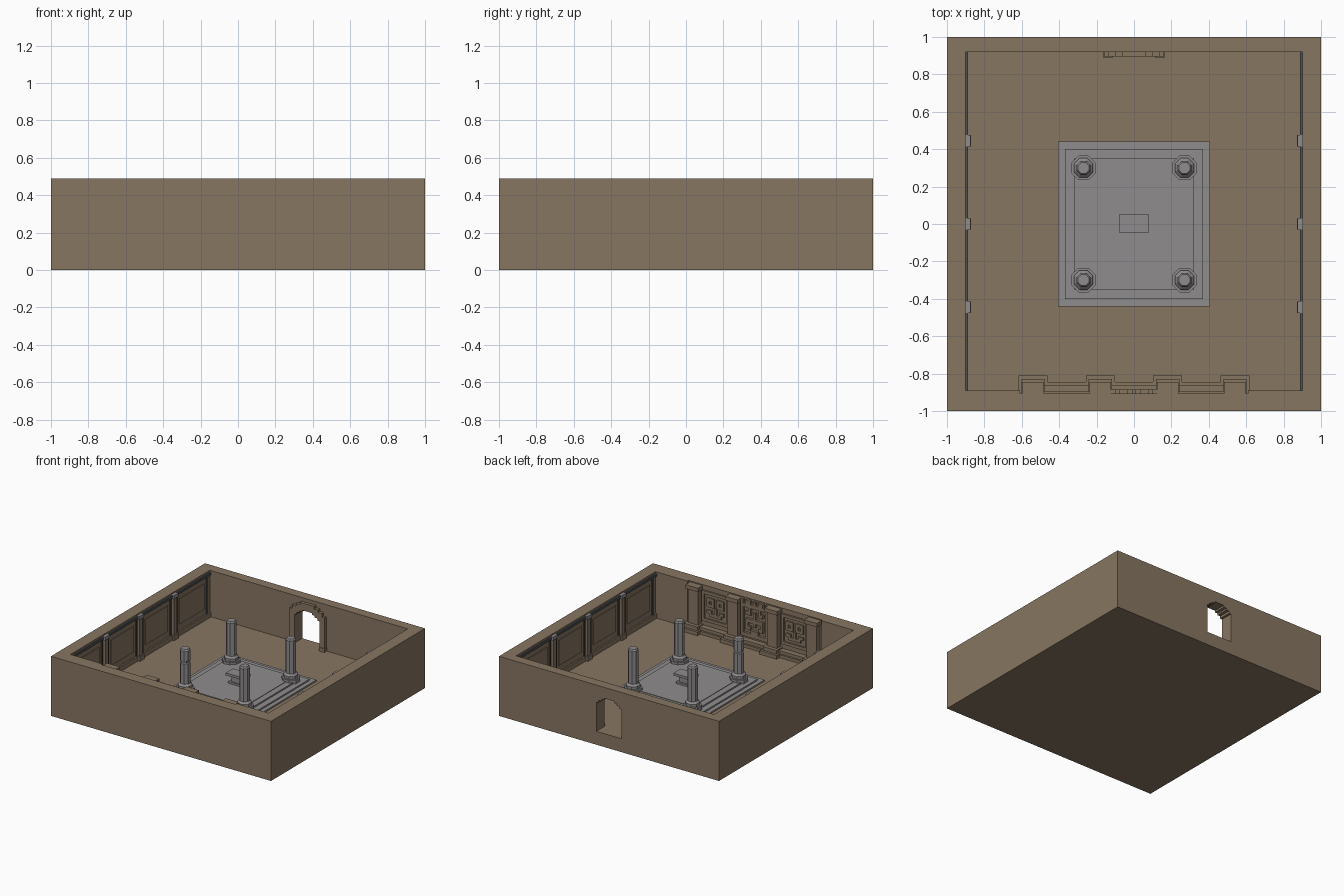
import bpy, bmesh, math
from mathutils import Vector

if "Cube" in bpy.data.objects:
    bpy.data.objects.remove(bpy.data.objects["Cube"])


def material(name, rgb):
    m = bpy.data.materials.new(name)
    m.diffuse_color = (*rgb, 1)
    m.use_nodes = True
    m.node_tree.nodes["Principled BSDF"].inputs["Base Color"].default_value = m.diffuse_color
    return m


BROWN = material("brown_stone", (0.245, 0.182, 0.120))
GREY = material("grey_stone", (0.275, 0.262, 0.268))
SLATE = material("dark_slate", (0.075, 0.080, 0.090))


def finish(name, bm, mat):
    bmesh.ops.recalc_face_normals(bm, faces=bm.faces)
    me = bpy.data.meshes.new(name)
    bm.to_mesh(me)
    bm.free()
    ob = bpy.data.objects.new(name, me)
    bpy.context.collection.objects.link(ob)
    me.materials.append(mat)
    return ob


def boxes(name, spans, mat):
    """One object from boxes given as (x0, x1, y0, y1, z0, z1)."""
    bm = bmesh.new()
    for x0, x1, y0, y1, z0, z1 in spans:
        vs = bmesh.ops.create_cube(bm, size=1)["verts"]
        for v in vs:
            v.co = Vector(((x0 + x1) / 2 + v.co.x * (x1 - x0),
                           (y0 + y1) / 2 + v.co.y * (y1 - y0),
                           (z0 + z1) / 2 + v.co.z * (z1 - z0)))
    return finish(name, bm, mat)


def arch(name, half, y0, y1, mat):
    """Extruded symmetric stepped arch from its right half outline (x, z)."""
    pts = half + [(-x, z) for x, z in reversed(half)]
    bm = bmesh.new()
    f = bm.faces.new([bm.verts.new((x, y0, z)) for x, z in pts])
    r = bmesh.ops.extrude_face_region(bm, geom=[f])
    bmesh.ops.translate(bm, vec=(0, y1 - y0, 0),
                        verts=[g for g in r["geom"] if isinstance(g, bmesh.types.BMVert)])
    return finish(name, bm, mat)


def cut(ob, *cutters):
    for c in cutters:
        m = ob.modifiers.new("cut", "BOOLEAN")
        m.operation = "DIFFERENCE"
        m.solver = "EXACT"
        m.object = c
        bpy.context.view_layer.objects.active = ob
        bpy.ops.object.modifier_apply(modifier=m.name)


FLOOR, TOP = 0.11, 0.49

# room shell with cavity, recessed front bay and doorway
room = boxes("room_walls", [(-1, 1, -1, 1, 0, TOP)], BROWN)
cavity = boxes("cavity_cutter", [(-0.9, 0.9, -0.89, 0.92, FLOOR, 0.6)], BROWN)
bay = boxes("bay_cutter", [(-0.61, 0.61, -0.905, -0.8, FLOOR, 0.6)], BROWN)
door = arch("door_cutter", [(0.115, FLOOR), (0.115, 0.35), (0.095, 0.35), (0.095, 0.37),
                            (0.07, 0.37), (0.07, 0.385), (0.045, 0.385), (0.045, 0.4)],
            0.8, 1.1, BROWN)
cut(room, cavity, bay, door)

# door surround on the inside of the back wall
frame = arch("door_frame", [(0.16, FLOOR - 0.001), (0.16, 0.39), (0.135, 0.39), (0.135, 0.42),
                            (0.1, 0.42), (0.1, 0.44), (0.065, 0.44), (0.065, 0.46)],
             0.895, 0.922, BROWN)
cut(frame, door)
for c in (cavity, bay, door):
    bpy.data.objects.remove(c)
boxes("door_frame_feet", [(s * 0.14 - 0.024, s * 0.14 + 0.024, 0.888, 0.921, FLOOR - .001, 0.14)
                          for s in (-1, 1)], BROWN)

# side walls: slate rails, panel mouldings and pilasters
posts = [-0.445, 0, 0.445]
edges = [-0.885] + posts + [0.915]
for side, s in (("left", -1), ("right", 1)):
    def wall(depth, y0, y1, z0, z1):
        a, b = s * 0.902, s * (0.9 - depth)
        return (min(a, b), max(a, b), y0, y1, z0, z1)
    rails = [wall(0.012, -0.89, 0.92, 0.455, 0.475)]
    mould = [wall(0.012, -0.89, 0.92, FLOOR - .001, 0.15)]
    for y0, y1 in zip(edges, edges[1:]):
        a, b = y0 + 0.035, y1 - 0.035
        rails += [wall(0.008, a, a + 0.012, 0.15, 0.455), wall(0.008, b - 0.012, b, 0.15, 0.455)]
        mould += [wall(0.006, a + 0.04, b - 0.04, 0.2, 0.41)]
    boxes(side + "_wall_rails", rails, SLATE)
    boxes(side + "_wall_mouldings", mould, BROWN)
    boxes(side + "_pilasters", [b for y in posts for b in (
        wall(0.02, y - 0.02, y + 0.02, FLOOR, 0.45),
        wall(0.028, y - 0.03, y + 0.03, FLOOR - .001, 0.15))], BROWN)
    boxes(side + "_pilaster_caps", [wall(0.026, y - 0.03, y + 0.03, 0.45, 0.48) for y in posts], GREY)

# front wall inside: pilasters and ledges
W = -0.91
cols = [-0.54, -0.18, 0.18, 0.54]
pil = []
for x in cols:
    for w, y, z0, z1 in ((0.155, -0.81, FLOOR - .001, 0.14), (0.125, -0.83, 0.14, 0.17),
                         (0.09, -0.86, 0.17, 0.45), (0.115, -0.845, 0.45, 0.482)):
        pil.append((x - w / 2, x + w / 2, W, y, z0, z1))
boxes("front_wall_pilasters", pil, BROWN)
boxes("front_wall_ledges", [(-0.6, 0.6, W, -0.845, FLOOR - .001, 0.135),
                            (-0.59, 0.59, W, -0.86, 0.135, 0.16)], BROWN)

# carved reliefs between the pilasters, drawn on a small grid
SIDE = ["###########", "#.........#", "#.###.###.#", "#.#.#.#.#.#", "#.###.###.#",
        "#....#....#", "#.##.#.##.#", "#..#####..#", "#.........#", "###########"]
MID = ["#.##.#.##.#", "###########", "#..#...#..#", "#.##.#.##.#", "#....#....#", "#.#######.#",
       "#.#..#..#.#", "#.##...##.#", "#...###...#", "###########"]
for name, cx, rows, z0, z1, y in (("left", -0.36, SIDE, 0.2, 0.45, -0.892),
                                  ("middle", 0, MID, 0.18, 0.48, -0.885),
                                  ("right", 0.36, SIDE, 0.2, 0.45, -0.892)):
    cw, ch = 0.245 / 11, (z1 - z0) / len(rows)
    spans = []
    for r, row in enumerate(rows):
        c = 0
        while c < 11:
            n = c
            while n < 11 and row[n] == "#":
                n += 1
            if n > c:
                spans.append((cx - 0.1225 + c * cw, cx - 0.1225 + n * cw, W, y,
                              z1 - (r + 1) * ch, z1 - r * ch))
            c = n + 1
    boxes(name + "_relief", spans, BROWN)

# stepped platform
boxes("platform", [(-x, x, -y, y, FLOOR - .001, z) for x, y, z in (
    (0.405, 0.44, 0.122), (0.37, 0.4, 0.134), (0.32, 0.35, 0.146), (0.27, 0.3, 0.150))], GREY)

# low altar in the middle
boxes("altar", [(-0.065, 0.065, -0.035, 0.04, 0.145, 0.165),
                (-0.045, 0.045, -0.022, 0.025, 0.165, 0.215),
                (-0.08, 0.08, -0.045, 0.05, 0.215, 0.235)], GREY)

# eight-sided pillars with stepped bases; one has a crack ring
base = [(0.068, 0.13), (0.068, 0.168), (0.054, 0.168), (0.054, 0.19), (0.039, 0.205)]
crack = [(0.039, 0.37), (0.031, 0.375), (0.031, 0.385), (0.039, 0.39)]
for i, (sx, sy) in enumerate(((-1, -1), (1, -1), (-1, 1), (1, 1))):
    prof = base + (crack if i == 0 else []) + [(0.039, 0.475), (0.03, 0.487)]
    bm = bmesh.new()
    rings = [[bm.verts.new((sx * 0.27 + r / 0.96 * math.cos((k + .5) * math.pi / 4),
                            sy * 0.3 + r / 0.96 * math.sin((k + .5) * math.pi / 4), z))
              for k in range(8)] for r, z in prof]
    for a, b in zip(rings, rings[1:]):
        for k in range(8):
            bm.faces.new((a[k], a[(k + 1) % 8], b[(k + 1) % 8], b[k]))
    bm.faces.new(rings[0])
    bm.faces.new(rings[-1])
    finish("pillar_%d" % (i + 1), bm, GREY)
